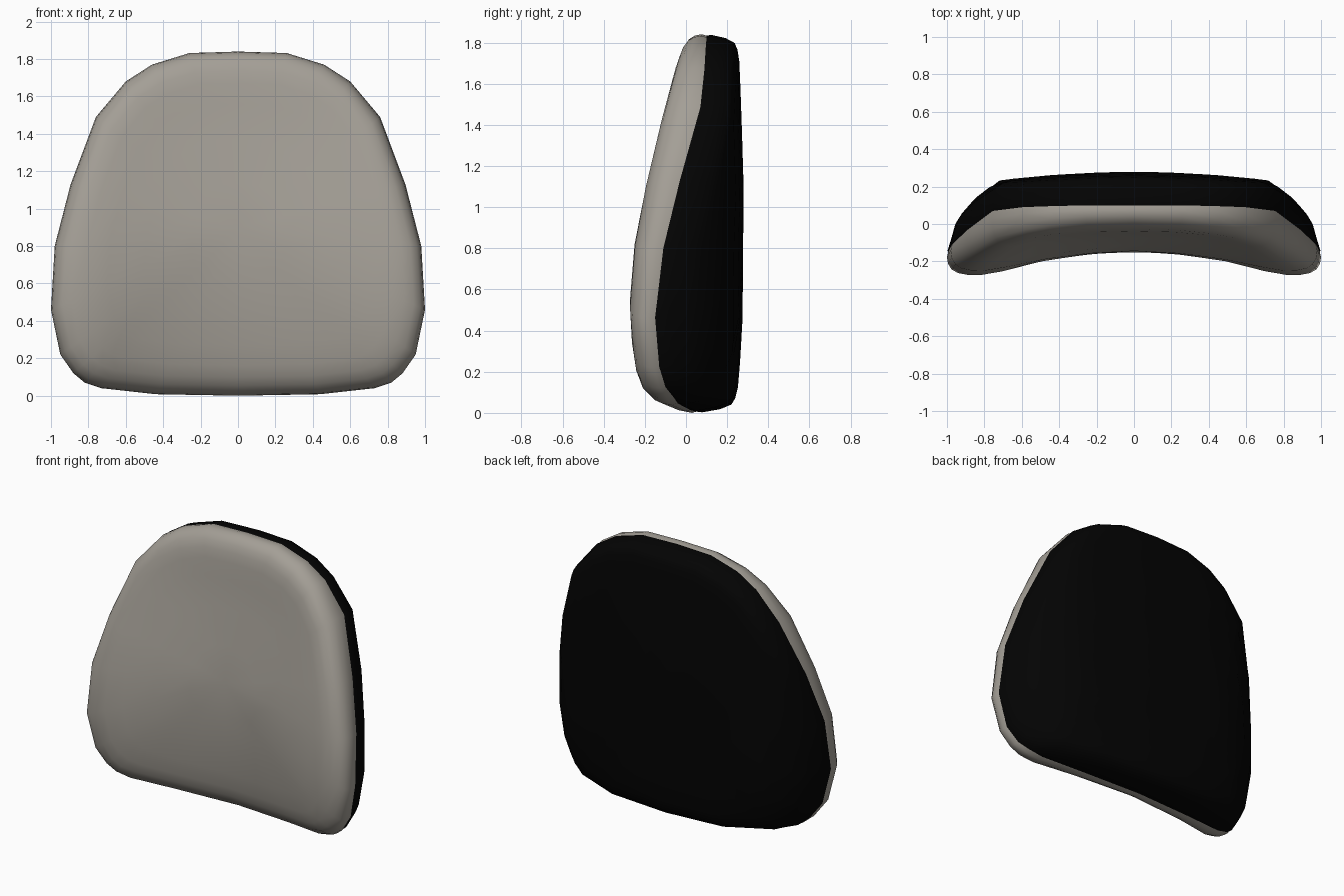
import bpy, bmesh

if "Cube" in bpy.data.objects:
    bpy.data.objects.remove(bpy.data.objects["Cube"])

# Right half of the outline, top to bottom: x, z, seam depth y
HALF = [(0, 1.84, .10), (.26, 1.832, .10), (.46, 1.77, .095), (.60, 1.68, .09),
        (.76, 1.49, .07), (.895, 1.13, -.03), (.98, .80, -.11), (1.0, .46, -.15),
        (.95, .22, -.13), (.88, .12, -.10), (.82, .07, -.06), (.73, .04, -.04),
        (.44, .008, .02), (0, 0, .05)]
OUTLINE = HALF + [(-x, z, y) for x, z, y in reversed(HALF[1:-1])]
CENTRE_Z = 0.9


def interp(table, v):
    if v <= table[0][0]:
        return table[0][1]
    for (a, p), (b, q) in zip(table, table[1:]):
        if v <= b:
            return p + (q - p) * (v - a) / (b - a)
    return table[-1][1]


# Depth of the padded front (centre line and sideways curvature) and of the rear shell
FRONT = [(0, -.04), (.05, -.065), (.12, -.09), (.22, -.112), (.45, -.14), (.65, -.152),
         (.85, -.15), (1.1, -.12), (1.3, -.085), (1.5, -.055), (1.7, -.035), (1.84, -.01)]
CURVE = [(0, .235), (.46, .235), (.8, .175), (1.14, .13), (1.45, .12), (1.75, .09)]
BACK_X = [(0, .28), (.34, .272), (.72, .235), (.85, .14), (.95, .04), (1, -.10)]
BACK_Z = [(0, -.04), (.2, -.02), (.46, -.005), (1.1, 0), (1.5, -.012), (1.8, -.025)]


def front_y(x, z):
    return interp(FRONT, z) - interp(CURVE, z) * min(abs(x), .76) ** 2


def back_y(x, z):
    corner = .7 * max(0, .35 - z) * max(0, abs(x) - .4)
    return interp(BACK_X, abs(x)) + interp(BACK_Z, z) - corner


def material(name, rgb):
    m = bpy.data.materials.new(name)
    m.diffuse_color = (*rgb, 1)
    m.use_nodes = True
    m.node_tree.nodes["Principled BSDF"].inputs["Base Color"].default_value = m.diffuse_color
    return m


def shell(name, depth, rings, mat):
    """Loft rings (inset, blend from seam to surface) inward to a centre point."""
    bm = bmesh.new()
    loops = []
    for inset, t in rings:
        loop = []
        for x, z, seam in OUTLINE:
            px = x * (1 - inset)
            pz = CENTRE_Z + (z - CENTRE_Z) * (1 - inset)
            loop.append(bm.verts.new((px, seam + (depth(px, pz) - seam) * t, pz)))
        loops.append(loop)
    n = len(OUTLINE)
    for a, b in zip(loops, loops[1:]):
        for i in range(n):
            j = (i + 1) % n
            bm.faces.new((a[i], a[j], b[j], b[i]))
    tip = bm.verts.new((0, depth(0, CENTRE_Z), CENTRE_Z))
    for i in range(n):
        bm.faces.new((loops[-1][i], loops[-1][(i + 1) % n], tip))
    bmesh.ops.recalc_face_normals(bm, faces=bm.faces)
    # Open shells: make the central faces point away from the seam
    bm.normal_update()
    want = -1 if depth is front_y else 1
    if tip.link_faces[0].normal.y * want < 0:
        bmesh.ops.reverse_faces(bm, faces=bm.faces)
    for f in bm.faces:
        f.smooth = True
    me = bpy.data.meshes.new(name)
    bm.to_mesh(me)
    bm.free()
    me.materials.append(mat)
    ob = bpy.data.objects.new(name, me)
    bpy.context.collection.objects.link(ob)
    return ob


# Padded front cushion, bulging slightly past the seam
shell("back_cushion", front_y,
      [(.007, 0), (0, .22), (.006, .5), (.025, .74), (.06, .9), (.11, .98), (.18, 1),
       (.3, 1), (.5, 1), (.75, 1)],
      material("warm grey fabric", (.37, .345, .305)))
# Rear shell
shell("rear_shell", back_y,
      [(.007, 0), (.003, .15), (.02, .6), (.045, .88), (.08, .96), (.14, 1), (.28, 1),
       (.5, 1), (.75, 1)],
      material("black plastic", (.001, .001, .001)))
